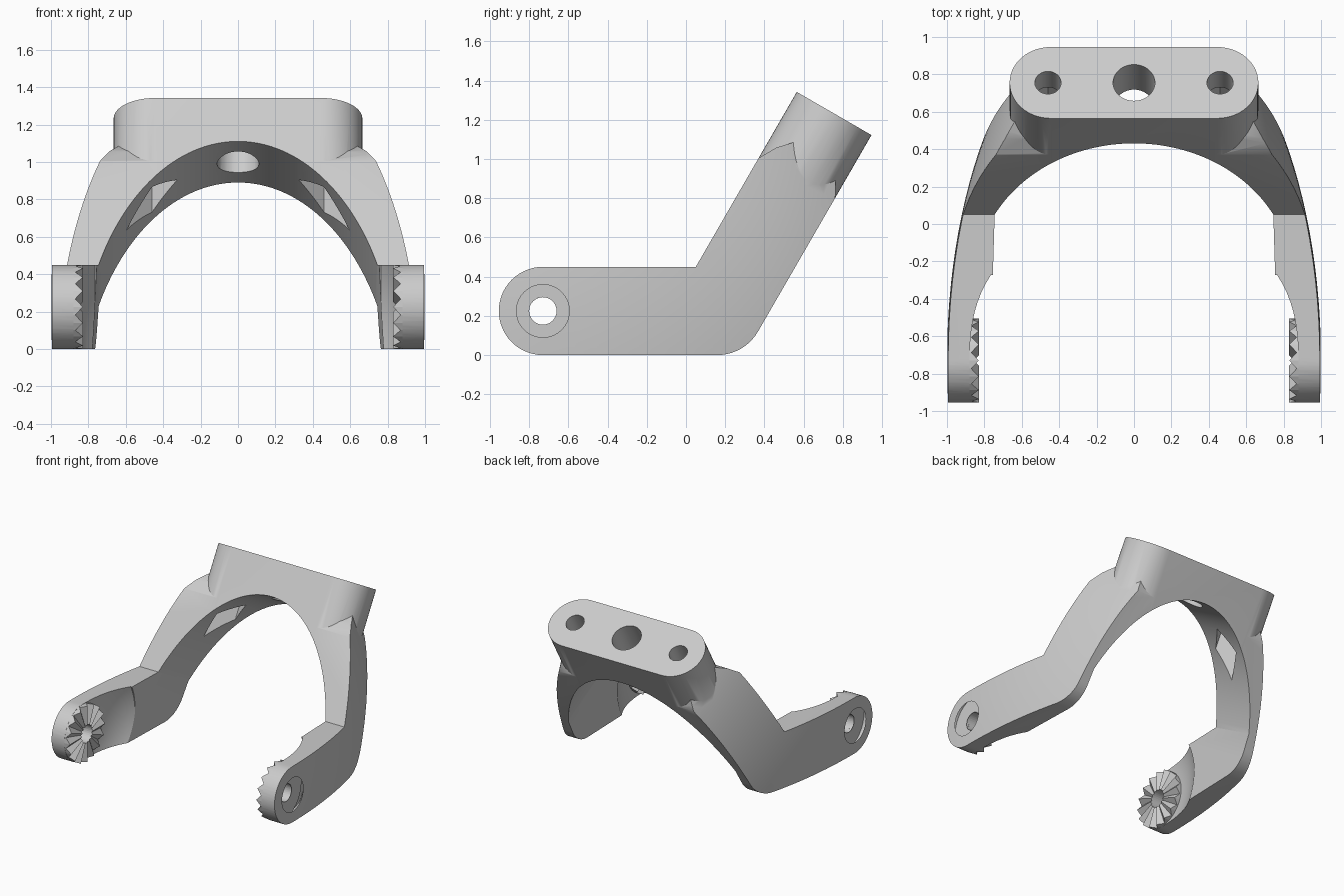
import bpy, bmesh, math
from mathutils import Vector

if "Cube" in bpy.data.objects:
    bpy.data.objects.remove(bpy.data.objects["Cube"])

grey = bpy.data.materials.new("light grey")
grey.use_nodes = True
grey.diffuse_color = (0.6, 0.6, 0.6, 1)
grey.node_tree.nodes["Principled BSDF"].inputs["Base Color"].default_value = (0.6, 0.6, 0.6, 1)

BAND = 0.44                      # thickness of the bent band
PIVOT_Y, PIVOT_Z, LUG = -0.73, 0.225, 0.225
C, S = math.cos(math.radians(30)), math.sin(math.radians(30))


def tilted(x, t, s):
    """Point in the leaning frame: t through the band, s up along it."""
    return Vector((x, 0.05 + C * t + S * s, 0.45 - S * t + C * s))


def around_pivot(x, r, a):
    return Vector((x, PIVOT_Y + r * math.cos(a), PIVOT_Z + r * math.sin(a)))


def angles(n, start=0, end=360, last=False):
    return [math.radians(start + (end - start) * i / n) for i in range(n + last)]


def loft(name, rings, cyclic=False):
    """Skin a list of equal rings, capped unless cyclic."""
    bm = bmesh.new()
    loops = [[bm.verts.new(p) for p in ring] for ring in rings]
    pairs = list(zip(loops, loops[1:]))
    if cyclic:
        pairs.append((loops[-1], loops[0]))
    else:
        bm.faces.new(loops[0])
        bm.faces.new(loops[-1])
    for a, b in pairs:
        for i in range(len(a)):
            bm.faces.new((a[i - 1], a[i], b[i], b[i - 1]))
    bmesh.ops.recalc_face_normals(bm, faces=bm.faces)
    mesh = bpy.data.meshes.new(name)
    bm.to_mesh(mesh)
    bm.free()
    mesh.materials.append(grey)
    obj = bpy.data.objects.new(name, mesh)
    bpy.context.collection.objects.link(obj)
    return obj


def activate(obj):
    bpy.ops.object.select_all(action='DESELECT')
    obj.select_set(True)
    bpy.context.view_layer.objects.active = obj


def combine(obj, other, operation):
    mod = obj.modifiers.new(operation.lower(), 'BOOLEAN')
    mod.object, mod.operation, mod.solver = other, operation, 'EXACT'
    activate(obj)
    bpy.ops.object.modifier_apply(modifier=mod.name)
    bpy.data.objects.remove(other)


def bore(x, radius, low, high, n=40):
    """Cutter running up the leaning direction, centred in the band."""
    return loft("bore", [[tilted(x + radius * math.cos(a), BAND / 2 + radius * math.sin(a), s)
                          for a in angles(n)] for s in (low, high)])


def cross_bore(x0, x1, radius):
    return loft("cross_bore", [[around_pivot(x, radius, a) for a in angles(40)] for x in (x0, x1)])


# Bent band seen from the side: lug, rounded heel, sloped shoulders
side = [around_pivot(0, LUG, a) for a in angles(28, 90, 270, True)]
heel = 0.24
heel_y = 0.298 - heel * math.tan(math.radians(30))
side += [Vector((0, heel_y + heel * math.cos(a), heel + heel * math.sin(a)))
         for a in angles(10, -90, -30, True)]
shoulders = [(BAND, 0.66), (0.396, 0.74), (0.32, 0.8), (0.115, 0.8), (0.05, 0.73), (0, 0.64), (0, 0)]
side += [tilted(0, t, s) for t, s in shoulders]
fork = loft("fork_body", [[Vector((x, p.y, p.z)) for p in side] for x in (-1.1, 1.1)])

# Bulging outer sides: a flattened ball around the pivot
poles = angles(64, 0.5, 179.5, True)
dome = loft("outer_dome", [[around_pivot(math.cos(p), 2 * math.sin(p), a) for a in angles(128)]
                           for p in poles])
combine(fork, dome, 'INTERSECT')

# Head block with round ends
flat = 0.445
end = [(flat + BAND / 2 * math.cos(a), BAND / 2 * (1 + math.sin(a))) for a in angles(28, -90, 90, True)]
stadium = end + [(-x, t) for x, t in reversed(end)]
head = loft("head_block", [[tilted(x, t, s) for x, t in stadium] for s in (0.25, 1.03)])
combine(fork, head, 'UNION')


# Arched opening between the arms
def half_width(s):
    return 0.745 - 0.06 * s if s < 0 else math.sqrt(max(0, 0.555 - 0.467 * s - 0.342 * s * s))


crown = 0.7625
steps = [-1.3, -0.6, -0.2] + [crown * math.sin(a) for a in angles(32, 0, 90)]
half = [(half_width(s), s) for s in steps]
arch = half + [(0, crown)] + [(-x, s) for x, s in reversed(half)]
opening = loft("opening", [[tilted(x, t, s) for x, s in arch] for t in (-1.2, 0.8)])
combine(fork, opening, 'DIFFERENCE')

# Hollowed inner faces around the lugs
radii = [0.02 + 0.49 * i / 12 for i in range(13)]
barrel = [(0.89 - 0.94 * r ** 3, r) for r in radii]
barrel += [(-x, r) for x, r in reversed(barrel)]
hollow = loft("hollow", [[around_pivot(x, r, a) for a in angles(80)] for x, r in barrel])
combine(fork, hollow, 'DIFFERENCE')

# Head holes with square pockets below the outer two
combine(fork, bore(0, 0.112, 0.4, 1.2), 'DIFFERENCE')
for sign in (-1, 1):
    combine(fork, bore(sign * 0.46, 0.07, 0.7, 1.2), 'DIFFERENCE')
    combine(fork, bore(sign * 0.46, 0.135, 0.2, 0.86, 4), 'DIFFERENCE')

# Lug holes and outer counterbores
combine(fork, cross_bore(-1.2, 1.2, 0.07), 'DIFFERENCE')
for sign in (-1, 1):
    combine(fork, cross_bore(sign * 0.94, sign * 1.2, 0.135), 'DIFFERENCE')

activate(fork)
bpy.ops.object.shade_smooth_by_angle(angle=math.radians(30))

# Toothed locking discs inside the lugs
TEETH = 16
rim, hole = LUG - 0.001, 0.07


def toothed_ring(sign, r):
    return [around_pivot(sign * (0.83 + 0.04 * (i % 2) * r / rim), r, a)
            for i, a in enumerate(angles(2 * TEETH))]


for sign, label in ((1, "left"), (-1, "right")):
    back = [[around_pivot(sign * 0.92, r, a) for a in angles(2 * TEETH)] for r in (rim, hole)]
    loft(label + "_toothed_disc", back + [toothed_ring(sign, hole), toothed_ring(sign, rim)], cyclic=True)
